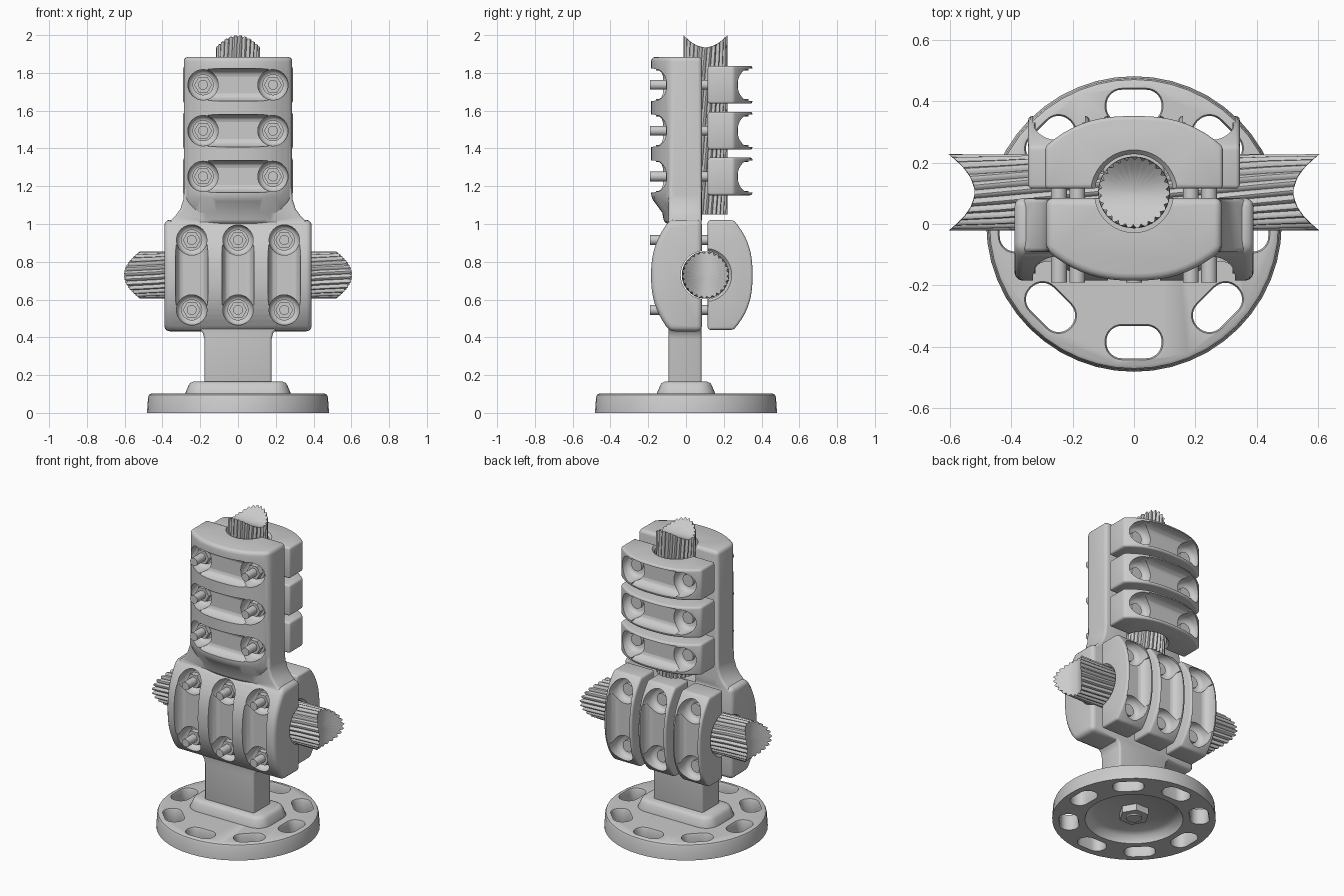
import bpy, bmesh
from math import sin, cos, pi, radians

if "Cube" in bpy.data.objects:
    bpy.data.objects.remove(bpy.data.objects["Cube"])

YC = 0.10          # plane of the cable axes
ZH = 0.73          # height of the horizontal cable
ROWS = (1.737, 1.494, 1.252)
COLS = (-0.245, 0.0, 0.245)


def add(bm, rings):
    """Loft closed rings into a capped solid."""
    vs = [[bm.verts.new(p) for p in r] for r in rings]
    n = len(vs[0])
    for a, b in zip(vs, vs[1:]):
        for i in range(n):
            bm.faces.new((a[i], a[(i + 1) % n], b[(i + 1) % n], b[i]))
    bm.faces.new(vs[0][::-1])
    bm.faces.new(vs[-1])


def make(name, bm):
    bmesh.ops.recalc_face_normals(bm, faces=bm.faces[:])
    me = bpy.data.meshes.new(name)
    bm.to_mesh(me)
    bm.free()
    ob = bpy.data.objects.new(name, me)
    bpy.context.collection.objects.link(ob)
    return ob


def activate(ob):
    bpy.ops.object.select_all(action='DESELECT')
    ob.select_set(True)
    bpy.context.view_layer.objects.active = ob


def modify(ob, kind, **props):
    m = ob.modifiers.new(kind, kind)
    for k, v in props.items():
        setattr(m, k, v)
    activate(ob)
    bpy.ops.object.modifier_apply(modifier=m.name)


def solid(name, rings, bevel=0.0):
    bm = bmesh.new()
    add(bm, rings)
    ob = make(name, bm)
    if bevel:
        modify(ob, 'BEVEL', width=bevel, segments=3, limit_method='ANGLE',
               angle_limit=radians(35), use_clamp_overlap=False)
    return ob


def boolean(ob, other, op='DIFFERENCE'):
    modify(ob, 'BOOLEAN', object=other, operation=op, solver='EXACT')
    bpy.data.objects.remove(other)


def smooth(ob):
    activate(ob)
    bpy.ops.object.shade_smooth_by_angle(angle=radians(35))


def circle(r, n=32):
    return [(r * cos(2 * pi * i / n), r * sin(2 * pi * i / n)) for i in range(n)]


def round_rect(a, b, r, n=6):
    pts = []
    for q, (sx, sy) in enumerate(((1, 1), (-1, 1), (-1, -1), (1, -1))):
        for i in range(n + 1):
            t = (q + i / n) * pi / 2
            pts.append((sx * (a - r) + r * cos(t), sy * (b - r) + r * sin(t)))
    return pts


def arch(h, top, drop, power, n=20):
    """Clamp section: flat mating face, bowed outer face."""
    us = [h * (2 * i / n - 1) for i in range(n + 1)]
    return [(-h, 0.015)] + [(u, top - drop * abs(u / h) ** power) for u in us] + [(h, 0.015)]


def pockets(centres, sign, yc, mid, well):
    """Groove and bolt-well cutters for (x, z, vertical) centres."""
    grooves, wells = bmesh.new(), bmesh.new()
    for cx, cz, vert in centres:
        def pt(u, v, d):
            return (cx + (v if vert else u), yc + sign * d, cz + (u if vert else v))
        add(grooves, [[pt(u, v, d) for u, v in ((-.16, -w), (.16, -w), (.16, w), (-.16, w))]
                      for w, d in ((.045, mid), (.066, mid + .008), (.079, mid + .024),
                                   (.085, mid + .048), (.086, .4))])
        for s in (-.185, .185):
            add(wells, [[pt(s + a, b, d) for a, b in circle(r)]
                        for r, d in ((.058, well), (.071, well + .008),
                                     (.08, well + .028), (.082, .4))])
    return make('groove_cutter', grooves), make('well_cutter', wells)


# Clamp body: bowed upper and lower blocks joined by a flat stem
sec = arch(.287, .285, .10, 2.4)
body = solid('clamp_body', [[(u, YC - .015 - (d - .015) * s, z) for u, d in sec]
                            for z, s in ((1.0, .74), (1.06, .78), (1.14, 1), (1.885, 1))], .024)
sec = arch(.295, .285, .10, 2.4)
lower = solid('lower_block', [[(x, YC - d, ZH - .003 + u) for u, d in sec]
                              for x in (-.39, .39)], .028)
half = [(.178, .13), (.178, .39), (.185, .42), (.21, .45), (.28, .50), (.37, .60), (.378, .90),
        (.376, .98), (.36, 1.015), (.33, 1.045), (.305, 1.08), (.289, 1.13), (.284, 1.2)]
outline = half + [(-x, z) for x, z in reversed(half)]
stem = solid('stem', [[(x, y, z) for x, z in outline] for y in (-.092, .083)], .014)
boolean(body, lower, 'UNION')
boolean(body, stem, 'UNION')

# Cable bores, bolt grooves and wells in the body
bores = bmesh.new()
add(bores, [[(x, YC + a, ZH + b) for a, b in circle(.128, 48)] for x in (-1, 1)])
add(bores, [[(a, YC + b, z) for a, b in circle(.128, 48)] for z in (1.0, 1.87, 1.95)])
boolean(body, make('bore_cutter', bores))
spots = [(0, z, False) for z in ROWS] + [(x, ZH, True) for x in COLS]
for cutter in pockets(spots, -1, YC, .222, .16):
    boolean(body, cutter)
smooth(body)

# Back caps: one master, placed six times
sec = arch(.29, .252, .10, 2.6)
cap = solid('upper_cap_1', [[(u, d, v) for u, d in sec] for v in (-.1, .1)], .013)
bore = bmesh.new()
add(bore, [[(a, b, z) for a, b in circle(r, 48)]
           for r, z in ((.16, -.12), (.128, -.085), (.128, .085), (.16, .12))])
boolean(cap, make('bore_cutter', bore))
for cutter in pockets([(0, 0, False)], 1, 0, .175, .125):
    boolean(cap, cutter)
smooth(cap)
for i, (x, z, vert) in enumerate(spots):
    ob = cap if i == 0 else bpy.data.objects.new(
        ('lower_cap_%d' if vert else 'upper_cap_%d') % (i % 3 + 1), cap.data)
    if i:
        bpy.context.collection.objects.link(ob)
    ob.location = (x, YC, z)
    ob.rotation_euler = (0, pi / 2 if vert else 0, 0)

# Bolts: shank, washer, hex nut in front, round head behind
bm = bmesh.new()
for r, n, y0, y1 in ((.026, 20, -.19, .23), (.056, 24, -.07, -.055),
                     (.047, 6, -.105, -.069), (.038, 20, .22, .245)):
    add(bm, [[(a, y, b) for a, b in circle(r, n)] for y in (y0, y1)])
bolt = make('bolt_1', bm)
smooth(bolt)
holes = [(s, z) for z in ROWS for s in (-.185, .185)]
holes += [(x, ZH + s) for x in COLS for s in (-.185, .185)]
for i, (x, z) in enumerate(holes):
    ob = bolt if i == 0 else bpy.data.objects.new('bolt_%d' % (i + 1), bolt.data)
    if i:
        bpy.context.collection.objects.link(ob)
    ob.location = (x, 0, z)


# Twisted strand cables with scooped ends
def cable(name, place, R, lo, hi, scoop_lo, scoop_hi, twist=.8, lobes=26, steps=12):
    n = lobes * 6

    def ring(w, s, end=0):
        out = []
        for i in range(n):
            t = 2 * pi * i / n
            r = s * (R - .012 * (1 - abs(sin(lobes * t / 2))))
            a, b = r * cos(t + twist * w), r * sin(t + twist * w)
            out.append(place(a, b, w + end * (b / R) ** 2))
        return out
    rings = [ring(lo, s, -scoop_lo) for s in (.1, .4, .7)]
    for j in range(steps + 1):
        end = -scoop_lo if j == 0 else scoop_hi if j == steps else 0
        rings.append(ring(lo + (hi - lo) * j / steps, 1, end))
    rings += [ring(hi, s, scoop_hi) for s in (.7, .4, .1)]
    smooth(solid(name, rings))


cable('vertical_cable', lambda a, b, w: (a, YC + .003 + b, w), .117, 1.05, 1.935, 0, .065)
cable('horizontal_cable', lambda a, b, w: (w, YC + .003 + b, ZH + a), .125, -.52, .52, .085, .085)

# Base disc with eight oval slots and an underside recess
base = solid('base_disc', [[(a, b, z) for a, b in circle(r, 48)]
                           for r, z in ((.482, 0), (.476, .085), (.471, .096), (.460, .102))])
bm = bmesh.new()
for k in range(8):
    c, s = cos(k * pi / 4), sin(k * pi / 4)
    add(bm, [[((.385 + a) * c - b * s, (.385 + a) * s + b * c, z)
              for a, b in round_rect(.053 + f, .09 + f, .05 + f)]
             for f, z in ((.012, -.02), (0, .01), (0, .09), (.012, .12))])
add(bm, [[(a, b, z) for a, b in circle(r, 48)]
         for r, z in ((.295, -.02), (.285, .01), (.265, .04), (.235, .055))])
boolean(base, make('slot_cutter', bm))
smooth(base)

# Pedestal on the disc
smooth(solid('pedestal', [[(a, b, z) for a, b in round_rect(.28 - f, .155 - f, .09 - f)]
                          for f, z in ((0, .08), (0, .102), (.018, .145), (.026, .158),
                                       (.042, .165))]))

# Hex nut and bolt tip under the base
bm = bmesh.new()
add(bm, [[(a, b, z) for a, b in circle(.09, 6)] for z in (.012, .07)])
add(bm, [[(a, b, z) for a, b in circle(.045, 24)] for z in (.003, .07)])
smooth(make('base_nut', bm))
